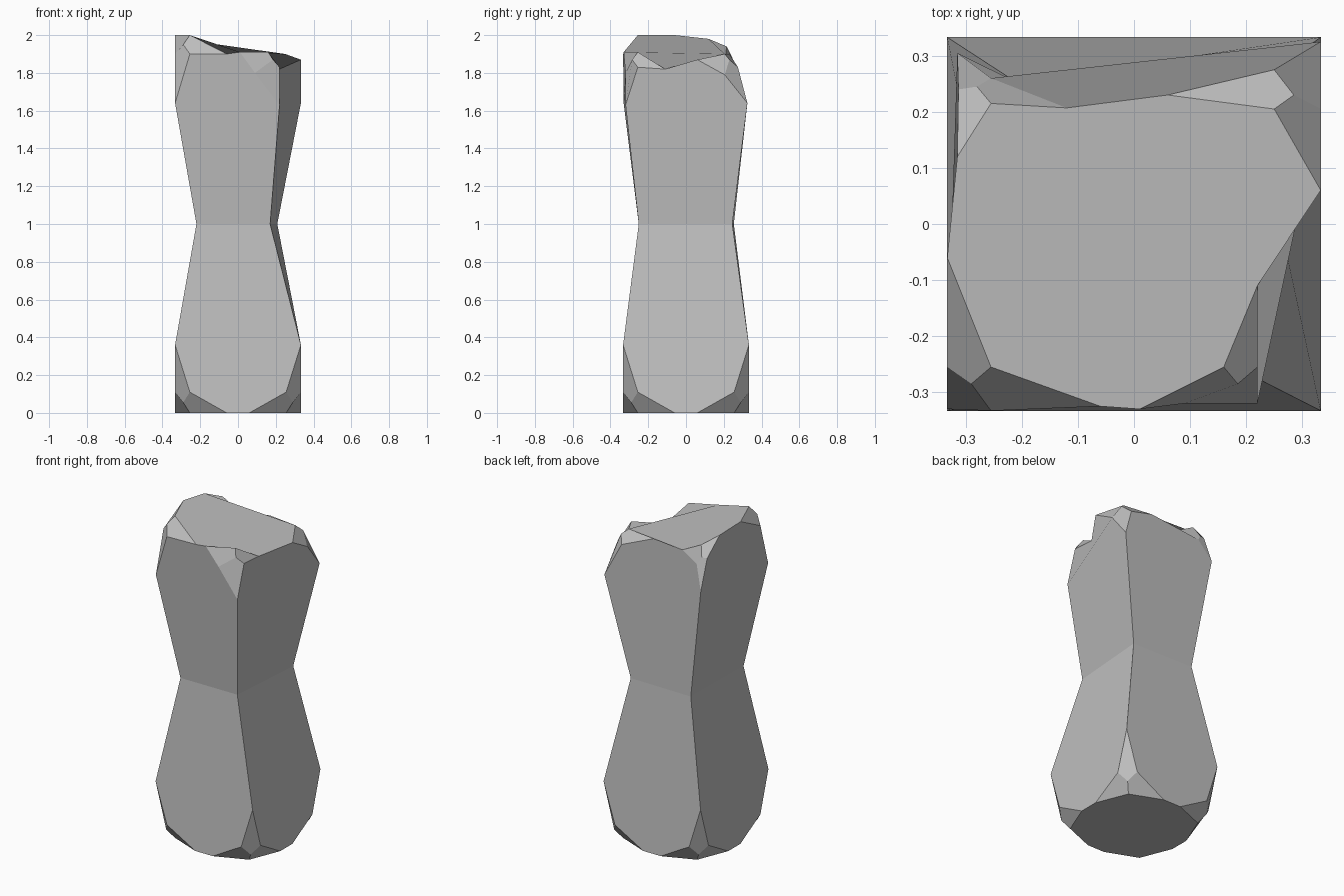
import bpy, bmesh

if "Cube" in bpy.data.objects:
    bpy.data.objects.remove(bpy.data.objects["Cube"])

# Corners run counter-clockwise: front-left, front-right, back-right, back-left.
# Each chipped corner: tip on the upright edge, chip point on the previous side,
# on the next side, chip centre, point on the cap, cap edge on previous / next side.
TOP = [
    [(-.333, -.33, 1.64), (-.333, -.255, 1.9), (-.255, -.333, 1.9), (-.29, -.285, 1.95),
     (-.255, -.255, 2), (-.333, -.06, 2), (-.06, -.325, 1.9)],
    [(.22, -.32, 1.63), (.09, -.32, 1.8), (.22, -.255, 1.83), (.185, -.285, 1.87),
     (.16, -.255, 1.91), (.01, -.33, 1.91), (.22, -.11, 1.82)],
    [(.333, .325, 1.64), (.333, .205, 1.79), (.25, .275, 1.83), (.285, .23, 1.87),
     (.25, .205, 1.9), (.333, .06, 1.87), (.06, .23, 1.9)],
    [(-.315, .305, 1.7), (-.255, .26, 1.84), (-.313, .24, 1.88), (-.28, .245, 1.88),
     (-.255, .215, 1.94), (-.12, .207, 1.87), (-.315, .12, 1.98)],
]
WAIST = [(-.22, -.25, 1), (.17, -.25, 1), (.208, .245, 1), (-.21, .253, 1)]

# Regular bottom corner, front-left; turned by quarter turns for the others
FOOT = [(-.333, -.333, .36), (-.333, -.255, .11), (-.255, -.333, .11), (-.29, -.29, .055),
        (-.255, -.255, 0), (-.333, -.06, 0), (-.06, -.333, 0)]


def quarter_turns(p, n):
    x, y, z = p
    for _ in range(n):
        x, y = -y, x
    return (x, y, z)


bm = bmesh.new()
waist = [bm.verts.new(p) for p in WAIST]


def add_half(corners):
    """One half of the pillar: chips, four sides and the end cap."""
    rings = [[bm.verts.new(p) for p in c] for c in corners]
    cap = []
    for i, (tip, prv, nxt, mid, cap_pt, e_prv, e_nxt) in enumerate(rings):
        for kite in ((tip, prv, mid, nxt), (prv, e_prv, cap_pt, mid), (nxt, mid, cap_pt, e_nxt)):
            bm.faces.new(kite)
        j = (i + 1) % 4
        o = rings[j]
        # flared side with its chipped end, one broad facet
        bm.faces.new((waist[i], waist[j], o[0], o[1], o[5], e_nxt, nxt, tip))
        cap += [e_prv, cap_pt, e_nxt]
    bm.faces.new(cap)


add_half(TOP)
add_half([[quarter_turns(p, n) for p in FOOT] for n in range(4)])
bmesh.ops.recalc_face_normals(bm, faces=bm.faces[:])

mesh = bpy.data.meshes.new("stone_pillar")
bm.to_mesh(mesh)
bm.free()

# Single stone colour
stone = bpy.data.materials.new("grey stone")
stone.diffuse_color = (.52, .52, .52, 1)
stone.use_nodes = True
stone.node_tree.nodes["Principled BSDF"].inputs["Base Color"].default_value = stone.diffuse_color
mesh.materials.append(stone)
pillar = bpy.data.objects.new("stone_pillar", mesh)
bpy.context.collection.objects.link(pillar)
